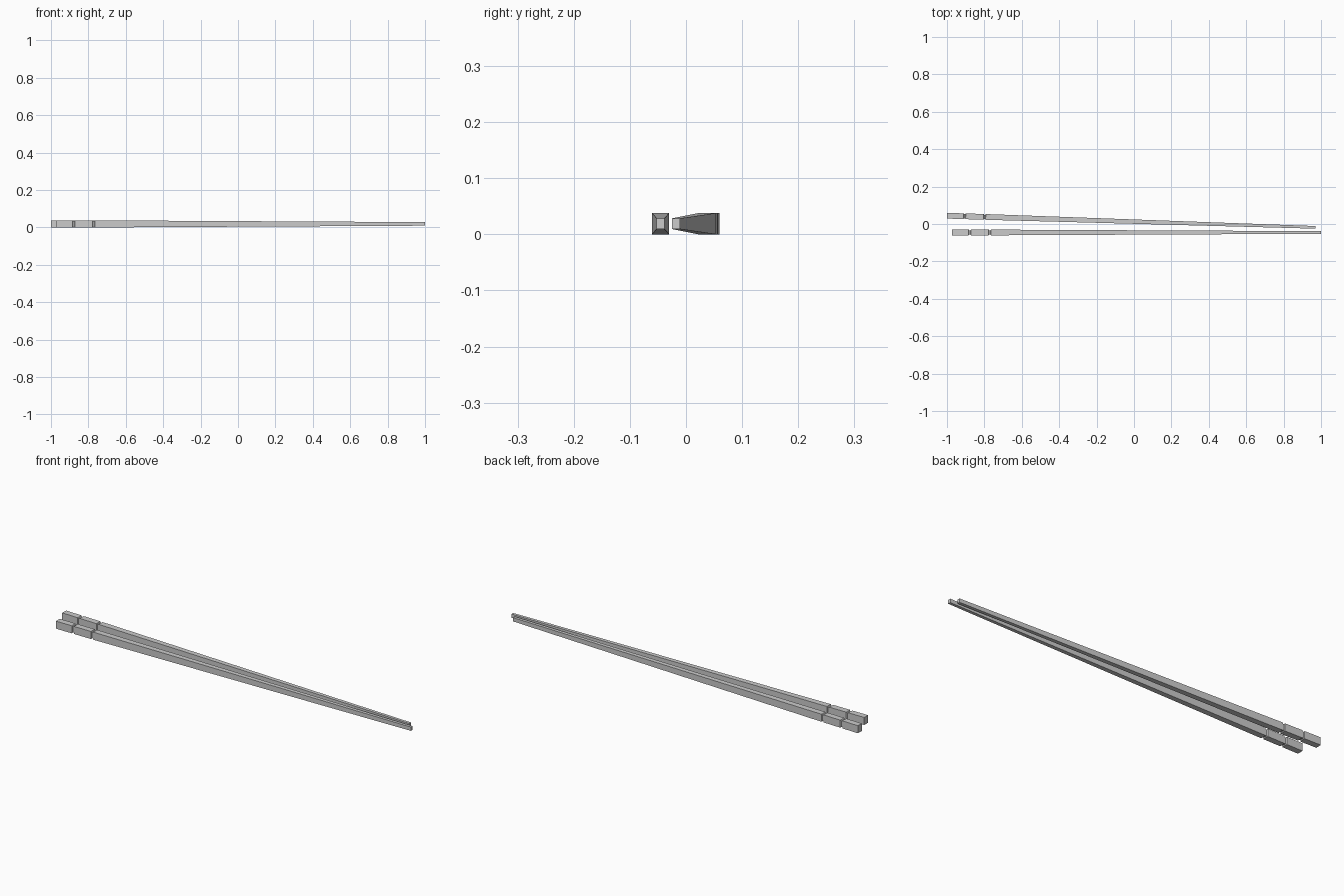
import bpy, bmesh, math
from mathutils import Matrix

if "Cube" in bpy.data.objects:
    bpy.data.objects.remove(bpy.data.objects["Cube"])

LENGTH = 1.972
MID_Z = 0.019

# Stations along the stick: distance from thick end, half width, half height
W, H = 0.0153, 0.019
GW, GH = 0.0113, 0.015
STATIONS = [
    (0.0, W, H),
    (0.088, W, H), (0.091, GW, GH), (0.097, GW, GH), (0.100, W, H),   # first groove
    (0.195, W, H), (0.198, GW, GH), (0.204, GW, GH), (0.207, W, H),   # second groove
    (LENGTH, 0.007, 0.0095),                                          # tip
]


def chopstick(name, start, angle):
    """Loft square rings along x, then place the thick end at start."""
    bm = bmesh.new()
    rings = []
    for x, w, h in STATIONS:
        rings.append([bm.verts.new((x, sy * w, sz * h))
                      for sy, sz in ((-1, -1), (1, -1), (1, 1), (-1, 1))])
    for a, b in zip(rings, rings[1:]):
        for i in range(4):
            j = (i + 1) % 4
            bm.faces.new((a[i], a[j], b[j], b[i]))
    bm.faces.new(rings[0])
    bm.faces.new(rings[-1])
    bmesh.ops.recalc_face_normals(bm, faces=bm.faces[:])
    bm.transform(Matrix.Translation(start) @ Matrix.Rotation(angle, 4, 'Z'))
    mesh = bpy.data.meshes.new(name)
    bm.to_mesh(mesh)
    bm.free()
    obj = bpy.data.objects.new(name, mesh)
    bpy.context.collection.objects.link(obj)
    return obj


# Straight stick in front, slightly angled one behind
chopstick("front_chopstick", (1 - LENGTH, -0.0453, MID_Z), 0.0)
chopstick("rear_chopstick", (-0.9995, 0.0443, MID_Z), math.radians(-1.81))
